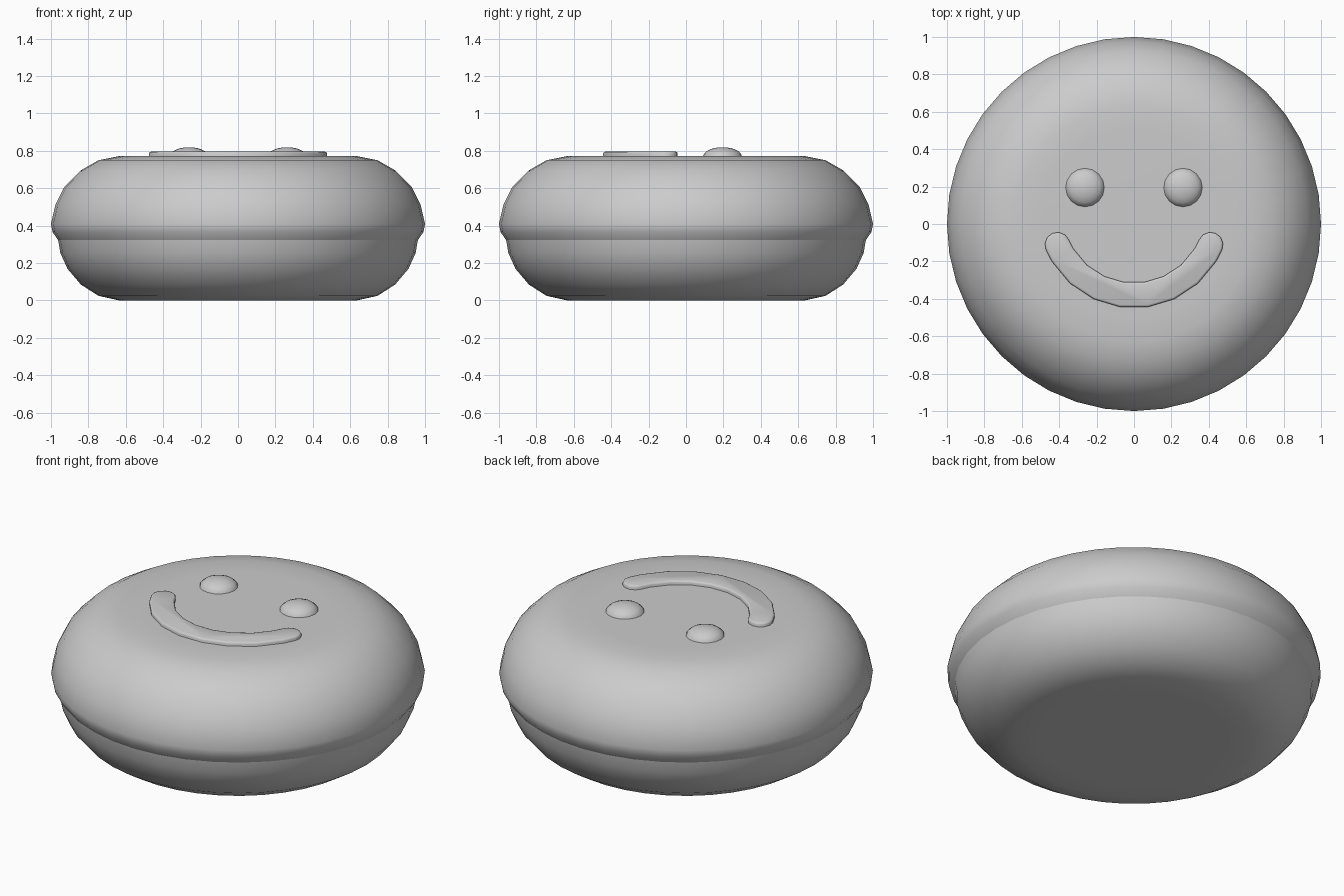
import bpy
import bmesh
from math import sin, cos, pi, radians

cube = bpy.data.objects.get("Cube")
if cube:
    bpy.data.objects.remove(cube)

grey = bpy.data.materials.new("plain grey")
grey.use_nodes = True
colour = (0.6, 0.6, 0.6, 1)
grey.diffuse_color = colour
grey.node_tree.nodes["Principled BSDF"].inputs["Base Color"].default_value = colour


def loft(name, rings, cap_first=False, cap_last=False, angle=40):
    """Join closed rings of points into a smooth-shaded surface."""
    bm = bmesh.new()
    loops = [[bm.verts.new(p) for p in ring] for ring in rings]
    n = len(loops[0])
    for a, b in zip(loops, loops[1:]):
        for i in range(n):
            j = (i + 1) % n
            bm.faces.new((a[i], a[j], b[j], b[i]))
    if cap_first:
        bm.faces.new(loops[0][::-1])
    if cap_last:
        bm.faces.new(loops[-1])
    mesh = bpy.data.meshes.new(name)
    bm.to_mesh(mesh)
    bm.free()
    obj = bpy.data.objects.new(name, mesh)
    bpy.context.collection.objects.link(obj)
    mesh.materials.append(grey)
    bpy.ops.object.select_all(action="DESELECT")
    obj.select_set(True)
    bpy.context.view_layer.objects.active = obj
    bpy.ops.object.shade_smooth_by_angle(angle=radians(angle))
    return obj


def circle(r, z, x=0, y=0, n=40):
    return [(x + r * cos(2 * pi * i / n), y + r * sin(2 * pi * i / n), z)
            for i in range(n)]


# Bun halves, each a revolved profile of (radius, height)
lower = [(0.5, 0), (0.634, 0), (0.746, 0.025), (0.84, 0.085),
         (0.912, 0.17), (0.95, 0.255), (0.962, 0.325)]
upper = [(0.96, 0.32), (0.992, 0.367), (1, 0.41), (0.976, 0.513), (0.928, 0.608),
         (0.842, 0.695), (0.746, 0.75), (0.634, 0.772), (0.5, 0.773)]
loft("lower_bun", [circle(r, z) for r, z in lower], cap_first=True)
loft("upper_bun", [circle(r, z) for r, z in upper], cap_last=True)

# Domed eyes
for side, x in (("left", 0.262), ("right", -0.262)):
    steps = [radians(a) for a in (0, 20, 40, 60, 80)]
    loft(side + "_eye", [circle(0.105 * cos(t), 0.768 + 0.052 * sin(t), x, 0.195, 16)
                         for t in steps], cap_last=True)


# Curved smile with round ends and a softened top rim
def smile(w, z, r=0.445, cy=0.063, end=67):
    turns = [radians(a) for a in (-end, -59, -42, -25, -8.5, 8.5, 25, 42, 59, end)]
    pts = [((r + w) * sin(t), cy - (r + w) * cos(t), z) for t in turns]
    for s, first in ((1, 0), (-1, pi)):
        t = s * radians(end)
        for k in range(1, 6):
            a = first + k * pi / 6
            rr, along = r + w * cos(a), w * sin(a)
            pts.append((rr * sin(t) + along * cos(t),
                        cy - rr * cos(t) + along * sin(t), z))
        if s == 1:
            pts += [((r - w) * sin(u), cy - (r - w) * cos(u), z)
                    for u in reversed(turns)]
    return pts


loft("smile", [smile(0.067, 0.76), smile(0.067, 0.786), smile(0.063, 0.793),
               smile(0.055, 0.796)], cap_last=True, angle=50)
